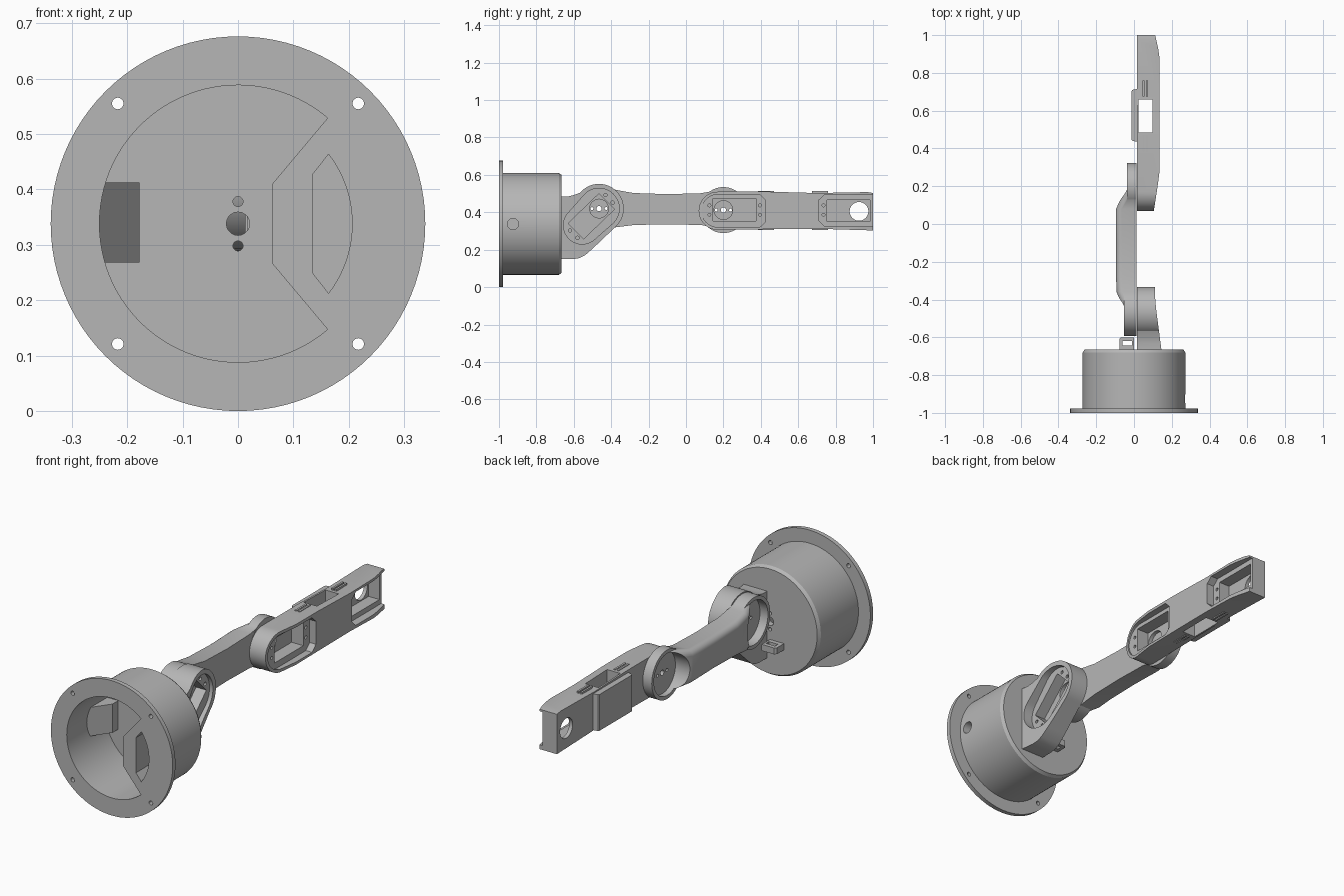
import bpy, bmesh, math
from math import cos, sin, radians

if "Cube" in bpy.data.objects:
    bpy.data.objects.remove(bpy.data.objects["Cube"], do_unlink=True)

grey = bpy.data.materials.new("plain_grey")
grey.use_nodes = True
grey.diffuse_color = (0.47, 0.47, 0.47, 1)
grey.node_tree.nodes["Principled BSDF"].inputs["Base Color"].default_value = (0.47, 0.47, 0.47, 1)


def arc(cx, cy, r, a0=0, a1=360, n=32):
    """Points of an arc; a full circle leaves out the repeated end point."""
    m = n if abs(a1 - a0) == 360 else n + 1
    return [(cx + r * cos(radians(a0 + (a1 - a0) * i / n)),
             cy + r * sin(radians(a0 + (a1 - a0) * i / n))) for i in range(m)]


def loft(name, rings):
    """Skin a list of equal rings of 3D points and cap both ends."""
    bm = bmesh.new()
    vs = [[bm.verts.new(p) for p in ring] for ring in rings]
    n = len(vs[0])
    for a, b in zip(vs, vs[1:]):
        for i in range(n):
            bm.faces.new((a[i], a[(i + 1) % n], b[(i + 1) % n], b[i]))
    bm.faces.new(vs[0])
    bm.faces.new(vs[-1])
    bmesh.ops.recalc_face_normals(bm, faces=bm.faces)
    me = bpy.data.meshes.new(name)
    bm.to_mesh(me)
    bm.free()
    me.materials.append(grey)
    ob = bpy.data.objects.new(name, me)
    bpy.context.collection.objects.link(ob)
    return ob


def prism(axis, pts, a, b, name="cutter"):
    """Extrude a 2D outline along one axis; the outline uses the other two in order."""
    place = {"x": lambda p, t: (t, p[0], p[1]),
             "y": lambda p, t: (p[0], t, p[1]),
             "z": lambda p, t: (p[0], p[1], t)}[axis]
    return loft(name, [[place(p, t) for p in pts] for t in (a, b)])


def rect(a0, a1, b0, b1):
    return [(a0, b0), (a1, b0), (a1, b1), (a0, b1)]


def combine(ob, op, *others):
    """Apply a boolean with each helper, then drop the helper."""
    bpy.context.view_layer.objects.active = ob
    for o in others:
        m = ob.modifiers.new("bool", "BOOLEAN")
        m.operation, m.object, m.solver = op, o, "EXACT"
        bpy.ops.object.modifier_apply(modifier=m.name)
        bpy.data.objects.remove(o, do_unlink=True)


# ---- Base: flange and drum, hollow from the front ----
ZC = 0.338
profile = [(-1.0, 0.338), (-0.978, 0.338), (-0.978, 0.272), (-0.68, 0.272), (-0.665, 0.262)]
base = loft("base_drum", [[(x, y, z) for x, z in arc(0, ZC, r, n=96)] for y, r in profile])
cavity = arc(0, ZC, 0.25, 49.7, 310.3, 72) + [(0.062, ZC - 0.072), (0.062, ZC + 0.072)]
pocket = [(0.134, ZC - 0.088)] + arc(0, ZC, 0.206, -37.5, 37.5, 20) + [(0.134, ZC + 0.088)]
combine(base, "DIFFERENCE", prism("y", cavity, -1.1, -0.695), prism("y", pocket, -1.1, -0.70))
for sx in (-1, 1):
    for sz in (-1, 1):
        combine(base, "DIFFERENCE",
                prism("y", arc(0.217 * sx, ZC + 0.217 * sz, 0.0105, n=16), -1.1, -0.9))
# wiring holes in the back wall and the cable hole in the side
for z, r in ((ZC, 0.021), (0.378, 0.009), (0.298, 0.009)):
    combine(base, "DIFFERENCE", prism("y", arc(0, z, r, n=20), -0.75, -0.6))
combine(base, "DIFFERENCE", prism("x", arc(-0.925, ZC, 0.03, n=24), 0.19, 0.4))

# sloped block inside the cavity
prism("z", [(-0.256, -0.85), (-0.178, -0.74), (-0.178, -0.68), (-0.256, -0.68)],
      0.268, 0.412, "inner_block")

# cable loop on the back of the drum
loop = prism("z", [(0.0, -0.67), (0.0, -0.6), (-0.068, -0.6), (-0.078, -0.61), (-0.078, -0.67)],
             0.215, 0.247, "cable_loop")
combine(loop, "DIFFERENCE", prism("z", rect(-0.06, -0.01, -0.643, -0.62), 0.1, 0.4))

# ---- Shoulder bracket: side outline trimmed by a top outline ----
SY, SZ = -0.465, 0.42
side = [(-0.68, 0.15), (-0.68, 0.485), (-0.63, 0.485), (-0.6, 0.492)] + \
    arc(SY, SZ, 0.132, 140, -50, 40) + [(-0.5, 0.205), (-0.54, 0.17), (-0.57, 0.155), (-0.6, 0.15)]
shoulder = prism("x", side, 0.016, 0.2, "shoulder_bracket")
top = [(0.0, -0.75), (0.15, -0.75), (0.145, -0.665), (0.13, -0.55), (0.117, -0.45),
       (0.111, -0.38), (0.11, -0.2), (0.0, -0.2)]
combine(shoulder, "INTERSECT", prism("z", top, 0, 0.8))
capsule = arc(SY, SZ, 0.108, 135, -45, 28) + arc(SY - 0.09, SZ - 0.09, 0.1, 315, 135, 28)
servo = [(-0.465, 0.5), (-0.382, 0.417), (-0.547, 0.258), (-0.63, 0.341)]
combine(shoulder, "DIFFERENCE",
        prism("x", capsule, 0.092, 0.3), prism("x", servo, 0.035, 0.3),
        prism("x", arc(SY, SZ, 0.05), -0.1, 0.3))
for y, z in ((-0.43, 0.492), (-0.392, 0.452), (-0.62, 0.302), (-0.58, 0.264)):
    combine(shoulder, "DIFFERENCE", prism("x", arc(y, z, 0.009, n=12), 0.06, 0.3))


# ---- Upper arm: rounded beam between two cupped discs ----
def arm_section(y, xo, z0, z1, r=0.03):
    pts = [(0.013, z0), (0.013, z1)] + arc(xo + r, z1 - r, r, 90, 180, 6) + \
        arc(xo + r, z0 + r, r, 180, 270, 6)
    return [(x, y, z) for x, z in pts]


stations = [(-0.5, -0.05, 0.32, 0.53), (-0.44, -0.06, 0.312, 0.535), (-0.36, -0.092, 0.322, 0.517),
            (-0.28, -0.095, 0.332, 0.503), (-0.1, -0.095, 0.336, 0.497), (0.08, -0.095, 0.332, 0.502),
            (0.15, -0.063, 0.32, 0.515), (0.2, -0.05, 0.315, 0.52)]
arm = loft("upper_arm", [arm_section(*s) for s in stations])
EY, EZ = 0.2, 0.412
joints = ((SY, SZ, 0.128, -0.052), (EY, EZ, 0.123, -0.036))
for y, z, r, xo in joints:
    combine(arm, "UNION", prism("x", arc(y, z, r, n=56), xo, 0.0135))
for y, z, r, xo in joints:
    combine(arm, "DIFFERENCE", prism("x", arc(y, z, r - 0.018, n=56), -0.2, -0.008),
            prism("x", arc(y, z, 0.014, n=16), -0.1, 0.1))
    for k in (-0.038, 0.038):
        combine(arm, "DIFFERENCE", prism("x", arc(y + k, z, 0.008, n=12), -0.1, 0.1))

# ---- Forearm: side outline trimmed by a top outline ----
side = arc(0.17, 0.408, 0.102, 270, 90, 32) + [(0.45, 0.51), (0.7, 0.503), (0.97, 0.508), (1.0, 0.503),
                                              (1.0, 0.303), (0.7, 0.312), (0.45, 0.31)]
forearm = prism("x", side, 0.016, 0.2, "forearm")
top = [(0.0, 0.0), (0.09, 0.0), (0.105, 0.07), (0.125, 0.2), (0.134, 0.27), (0.135, 0.5), (0.135, 0.88),
       (0.128, 0.93), (0.112, 1.0), (0.11, 1.1), (0.0, 1.1)]
combine(forearm, "INTERSECT", prism("z", top, 0, 0.8))
# elbow servo recess, wrist servo recess, and the horn holes
elbow = arc(0.17, 0.408, 0.087, 270, 90, 28) + [(0.395, 0.495), (0.425, 0.465),
                                                (0.425, 0.35), (0.395, 0.321)]
wrist = [(1.1, 0.325), (0.74, 0.325), (0.71, 0.355), (0.71, 0.465), (0.74, 0.493), (1.1, 0.493)]
combine(forearm, "DIFFERENCE",
        prism("x", elbow, 0.1, 0.3), prism("x", rect(0.145, 0.375, 0.353, 0.475), 0.035, 0.3),
        prism("x", arc(EY, EZ, 0.05), -0.1, 0.3),
        prism("x", wrist, 0.095, 0.3), prism("x", rect(0.755, 0.985, 0.35, 0.467), 0.035, 0.3),
        prism("x", arc(0.925, 0.405, 0.05), -0.1, 0.3))
for y in (0.125, 0.395, 0.735):
    for z in (0.387, 0.437):
        combine(forearm, "DIFFERENCE", prism("x", arc(y, z, 0.008, n=12), 0.07, 0.3))
# vertical window through the middle
combine(forearm, "DIFFERENCE", prism("z", rect(0.025, 0.098, 0.485, 0.658), 0, 0.8))

# side cover beside the window
prism("z", [(0.017, 0.435), (-0.008, 0.44), (-0.013, 0.446), (-0.013, 0.704), (-0.008, 0.71), (0.017, 0.715)],
      0.315, 0.497, "side_cover")

# clip ridges around the window, above and below
for z0, z1 in ((0.495, 0.513), (0.306, 0.318)):
    for y0, y1 in ((0.385, 0.47), (0.675, 0.76)):
        for x in (0.05, 0.068):
            prism("z", rect(x - 0.005, x + 0.005, y0, y1), z0, z1, "clip_ridge")

# smooth the round walls, keep the edges sharp
for o in bpy.context.view_layer.objects:
    o.select_set(o.type == "MESH")
bpy.context.view_layer.objects.active = base
bpy.ops.object.shade_smooth_by_angle(angle=radians(25))
